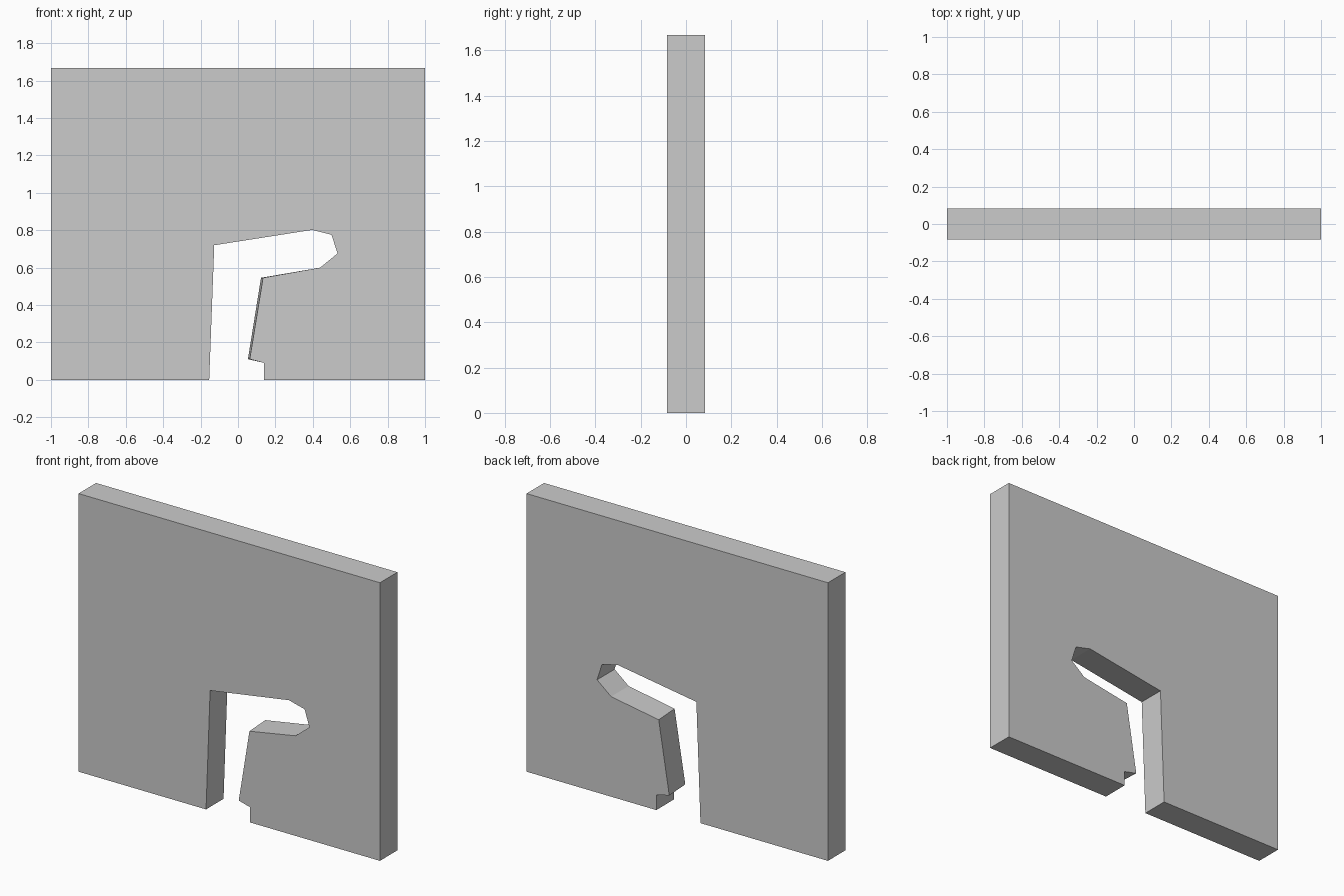
import bpy, bmesh

if "Cube" in bpy.data.objects:
    bpy.data.objects.remove(bpy.data.objects["Cube"])

HEIGHT, HALF_DEPTH = 1.668, 0.083

# Hooked notch, traced from its left foot round to its right foot (x, z)
notch = [(-0.154, 0), (-0.127, 0.72), (0.396, 0.802), (0.50, 0.776),
         (0.532, 0.676), (0.439, 0.60), (0.123, 0.546),
         (0.053, 0.111), (0.139, 0.091), (0.139, 0)]
outline = [(-1, 0)] + notch + [(1, 0), (1, HEIGHT), (-1, HEIGHT)]

# The notch's inner right wall flares slightly towards the front
flare = {7: 0.011, 8: 0.010}

bm = bmesh.new()
front = [bm.verts.new((x + flare.get(i, 0), -HALF_DEPTH, z))
         for i, (x, z) in enumerate(outline)]
back = [bm.verts.new((x, HALF_DEPTH, z)) for x, z in outline]

# Front and back faces, then the walls between them
bm.faces.new(front)
bm.faces.new(back[::-1])
count = len(outline)
for i in range(count):
    j = (i + 1) % count
    bm.faces.new((front[j], front[i], back[i], back[j]))
bmesh.ops.recalc_face_normals(bm, faces=bm.faces)

mesh = bpy.data.meshes.new("notched_wall")
bm.to_mesh(mesh)
bm.free()
wall = bpy.data.objects.new("notched_wall", mesh)
bpy.context.collection.objects.link(wall)
